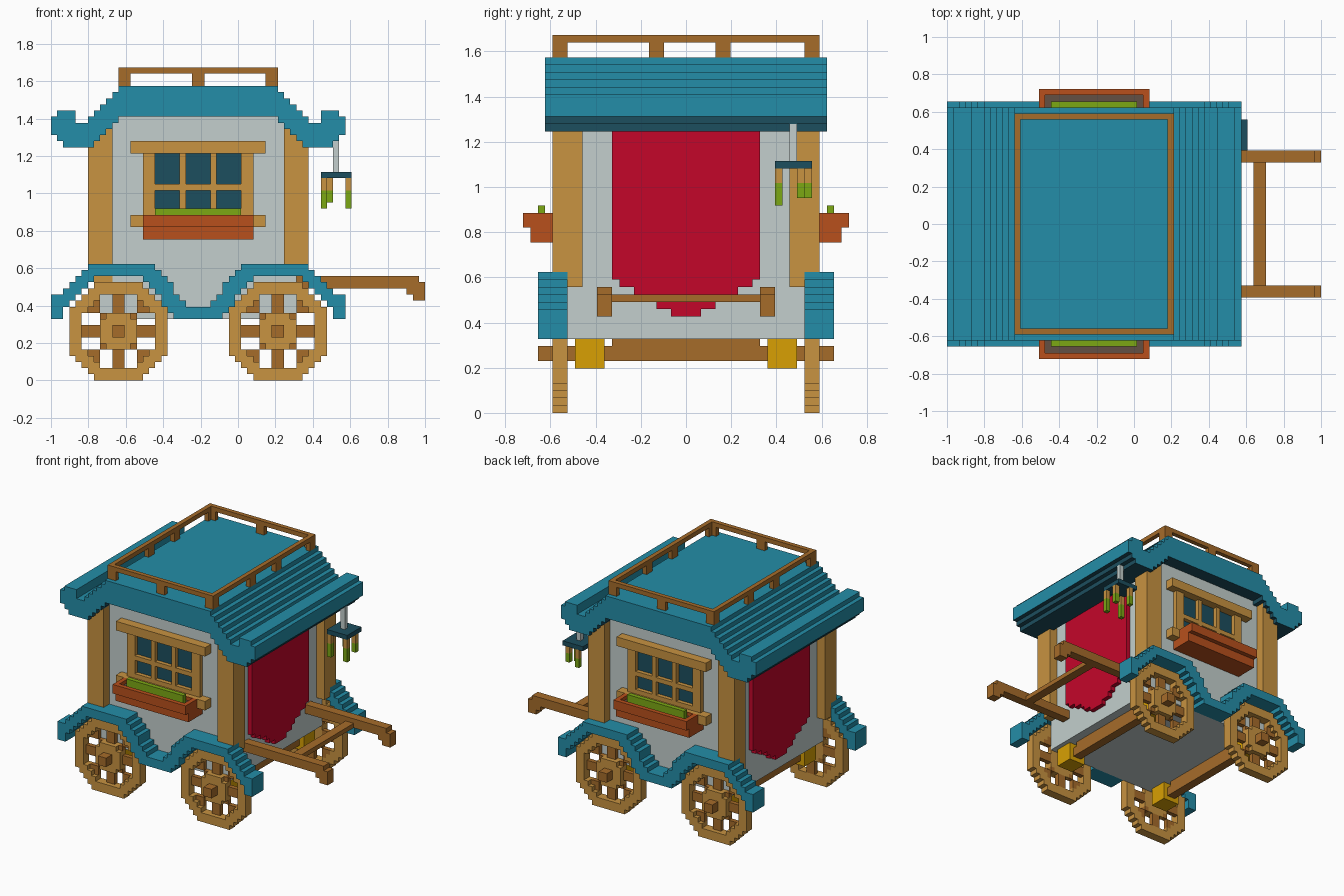
import bpy, bmesh

if "Cube" in bpy.data.objects:
    bpy.data.objects.remove(bpy.data.objects["Cube"])

U = 2 / 61          # size of one block
X0 = 30.5           # block column at x = 0


def material(name, rgb):
    m = bpy.data.materials.new(name)
    lin = [((c / 255 + 0.055) / 1.055) ** 2.4 if c > 10 else c / 3294 for c in rgb]
    m.diffuse_color = (*lin, 1)
    m.use_nodes = True
    m.node_tree.nodes["Principled BSDF"].inputs["Base Color"].default_value = m.diffuse_color
    return m


TEAL = material("teal", (36, 141, 168))
DARK = material("dark teal", (28, 78, 94))
TAN = material("tan wood", (200, 147, 65))
BROWN = material("brown wood", (166, 108, 42))
GREY = material("pale grey", (195, 207, 205))
RED = material("crimson", (196, 6, 42))
RUST = material("rust", (184, 80, 28))
GREEN = material("leaf green", (124, 168, 20))
YELLOW = material("ochre yellow", (216, 160, 4))
SOIL = material("soil", (100, 80, 68))


def finish(name, bm, mat):
    bmesh.ops.remove_doubles(bm, verts=bm.verts, dist=1e-5)
    bmesh.ops.recalc_face_normals(bm, faces=bm.faces)
    me = bpy.data.meshes.new(name)
    bm.to_mesh(me)
    bm.free()
    me.materials.append(mat)
    ob = bpy.data.objects.new(name, me)
    bpy.context.collection.objects.link(ob)
    return ob


def boxes(name, mat, *specs):
    """Joined boxes; each spec is x0, x1, y0, y1, z0, z1 in blocks."""
    bm = bmesh.new()
    for x0, x1, y0, y1, z0, z1 in specs:
        part = bmesh.ops.create_cube(bm, size=1)["verts"]
        for v in part:
            v.co = (((x1 if v.co.x > 0 else x0) - X0) * U,
                    (y1 if v.co.y > 0 else y0) * U,
                    (z1 if v.co.z > 0 else z0) * U)
    me = bpy.data.meshes.new(name)
    bm.to_mesh(me)
    bm.free()
    me.materials.append(mat)
    ob = bpy.data.objects.new(name, me)
    bpy.context.collection.objects.link(ob)
    return ob


def slab(name, mat, cells, d0, d1, along="y"):
    """Extrude a set of (horizontal, vertical) blocks along y or x."""
    bm = bmesh.new()

    def quad(*pts):
        vs = []
        for a, d, z in pts:
            x, y = (a, d) if along == "y" else (d, a)
            vs.append(bm.verts.new(((x - X0) * U, y * U, z * U)))
        bm.faces.new(vs)

    for a, z in cells:
        for d in (d0, d1):
            quad((a, d, z), (a + 1, d, z), (a + 1, d, z + 1), (a, d, z + 1))
        for da in (0, 1):
            if (a + 2 * da - 1, z) not in cells:
                quad((a + da, d0, z), (a + da, d1, z), (a + da, d1, z + 1), (a + da, d0, z + 1))
        for dz in (0, 1):
            if (a, z + 2 * dz - 1) not in cells:
                quad((a, d0, z + dz), (a + 1, d0, z + dz), (a + 1, d1, z + dz), (a, d1, z + dz))
    return finish(name, bm, mat)


def columns(bottom, top):
    """Blocks between two height lists, mirrored left to right."""
    b, t = bottom + bottom[::-1], top + top[::-1]
    return {(i, z) for i in range(len(b)) for z in range(b[i], t[i])}


def side(s, a, b):
    return (a, b) if s > 0 else (-b, -a)


# Roof with upturned eaves and a dark underside
roof = slab("roof", TEAL, columns(
    [40, 39, 38, 38, 38, 38, 38, 39, 40, 41, 42] + [43] * 13,
    [43, 44, 44, 44, 42, 42, 43, 44, 45, 46, 47] + [48] * 13), -19, 19)
roof.data.materials.append(DARK)
mid = (24 - X0) * U
for p in roof.data.polygons:
    off = p.center.x - mid
    inner = p.normal.x * off < 0 and abs(off) < 18 * U
    if p.normal.z < -0.5 or (abs(p.normal.x) > 0.5 and (p.center.z < 40 * U or inner)):
        p.material_index = 1

# Roof rail
rail = [(11, 12, -18, 18, 50, 51), (36, 37, -18, 18, 50, 51)]
for s in (1, -1):
    y = side(s, 17, 18)
    rail.append((12, 36, *y, 50, 51))
    rail += [(x, x + 2, *y, 48, 50) for x in (11, 23, 35)]
for x in (11, 36):
    rail += [(x, x + 1, y, y + 2, 48, 50) for y in (-18, -5, 4, 16)]
boxes("roof_rail", BROWN, *rail)

# Cabin body and corner posts
boxes("cabin", GREY, (8, 40, -16, 16, 10, 41), (10, 38, -16, 16, 41, 43))
posts = []
for x, low in ((6, 16), (38, 17)):
    for s in (1, -1):
        posts += [(x, x + 4, *side(s, 16, 18), 19, 42), (x, x + 4, *side(s, 14, 16.02), low, 42)]
boxes("corner_posts", TAN, *posts)

# Curtains at both ends, with a scalloped hem
hem = [13, 13, 14, 14, 15, 16, 16, 17, 17, 18]
cloth = {(a, z) for i, h in enumerate(hem) for a in (i, -1 - i) for z in range(h, 40)}
slab("right_curtain", RED, cloth, 40, 41, "x")
slab("left_curtain", RED, cloth, 7, 8, "x")

# Wheel blocks: octagonal rim, spokes and hub
rim, spokes, hub = set(), set(), set()
for i in range(-8, 8):
    for j in range(-8, 8):
        a, b = abs(i + 0.5), abs(j + 0.5)
        lo, hi = min(a, b), max(a, b)
        if a + b > 11:
            continue
        if hi > 6 or a + b > 8:
            rim.add((i, j))
        elif hi < 3 and a + b <= 4:
            hub.add((i, j))
        elif not (1 < lo < 3 and hi > 3):
            spokes.add((i, j))

fender = columns(
    [10, 10, 12, 13, 14, 15, 16] + [17] * 8 + [16, 15, 14, 12, 11, 10, 10, 10, 10],
    [14, 14, 15, 16, 17, 18] + [19] * 11 + [18, 17, 16, 14, 13, 12, 12])

for s, label in ((-1, "front"), (1, "back")):
    # Wheels and mudguards
    for cx, end in ((11, "left"), (37, "right")):
        def place(cells):
            return {(i + cx, j + 8) for i, j in cells}
        slab(f"{label}_{end}_wheel_rim", TAN, place(rim), *side(s, 16, 18))
        slab(f"{label}_{end}_wheel_spokes", BROWN, place(spokes), *side(s, 16, 17))
        slab(f"{label}_{end}_wheel_hub", TAN, place(hub), *side(s, 16, 18))
        boxes(f"{label}_{end}_axle_block", YELLOW, (cx - 2, cx + 2, *side(s, 11, 15), 6, 10))
    slab(f"{label}_mudguard", TEAL, fender, *side(s, 16, 20))

    # Window
    boxes(f"{label}_window_glass", DARK, (17, 31, *side(s, 15.9, 16.1), 28, 37))
    thin, thick = side(s, 16, 17), side(s, 16, 18)
    boxes(f"{label}_window_frame", TAN,
          (13, 35, *thick, 37, 39), (13, 35, *thick, 25, 27),
          (15, 17, *thin, 27, 37), (31, 33, *thin, 27, 37), (17, 31, *thin, 27, 28),
          (21, 22, *thin, 28, 37), (26, 27, *thin, 28, 37), (17, 31, *thin, 31, 32))

    # Flower box
    boxes(f"{label}_flower_box", RUST,
          (15, 33, *side(s, 16, 21), 23, 25), (15, 33, *side(s, 21, 22), 25, 27),
          (15, 16, *side(s, 18, 21), 25, 27), (32, 33, *side(s, 18, 21), 25, 27),
          (15, 33, *side(s, 18, 18.2), 25, 27))
    boxes(f"{label}_soil", SOIL, (16, 32, *side(s, 18.2, 21), 25, 26.2))
    boxes(f"{label}_plants", GREEN, (17, 31, *side(s, 19, 20), 26, 28))

# Axles
boxes("axles", BROWN, *[b for cx in (11, 37) for b in
                        ((cx - 1, cx + 1, -20, 20, 7, 9), (cx - 1, cx + 1, -10, 10, 9, 10))])

# Pulling shafts with a crossbar
shafts = [(50, 52, -10, 10, 15, 16)]
for s in (1, -1):
    y = side(s, 10, 12)
    shafts += [(40, 60, *y, 15, 17), (60, 61, *y, 15, 16), (58, 59, *y, 14, 15), (59, 61, *y, 13, 15)]
boxes("pulling_shafts", BROWN, *shafts)

# Hanging wind chime
boxes("chime_chain", GREY, (46, 47, 14, 15, 34, 39))
boxes("chime_plate", DARK, (44, 49, 12, 17, 33, 34))
tubes = ((44, 12, 28), (48, 12, 28), (45, 16, 29), (48, 15, 29))
boxes("chime_tubes", TAN, *[(x, x + 1, y, y + 1, 31, 33) for x, y, z in tubes])
boxes("chime_tips", GREEN, *[(x, x + 1, y, y + 1, z, 31) for x, y, z in tubes])
